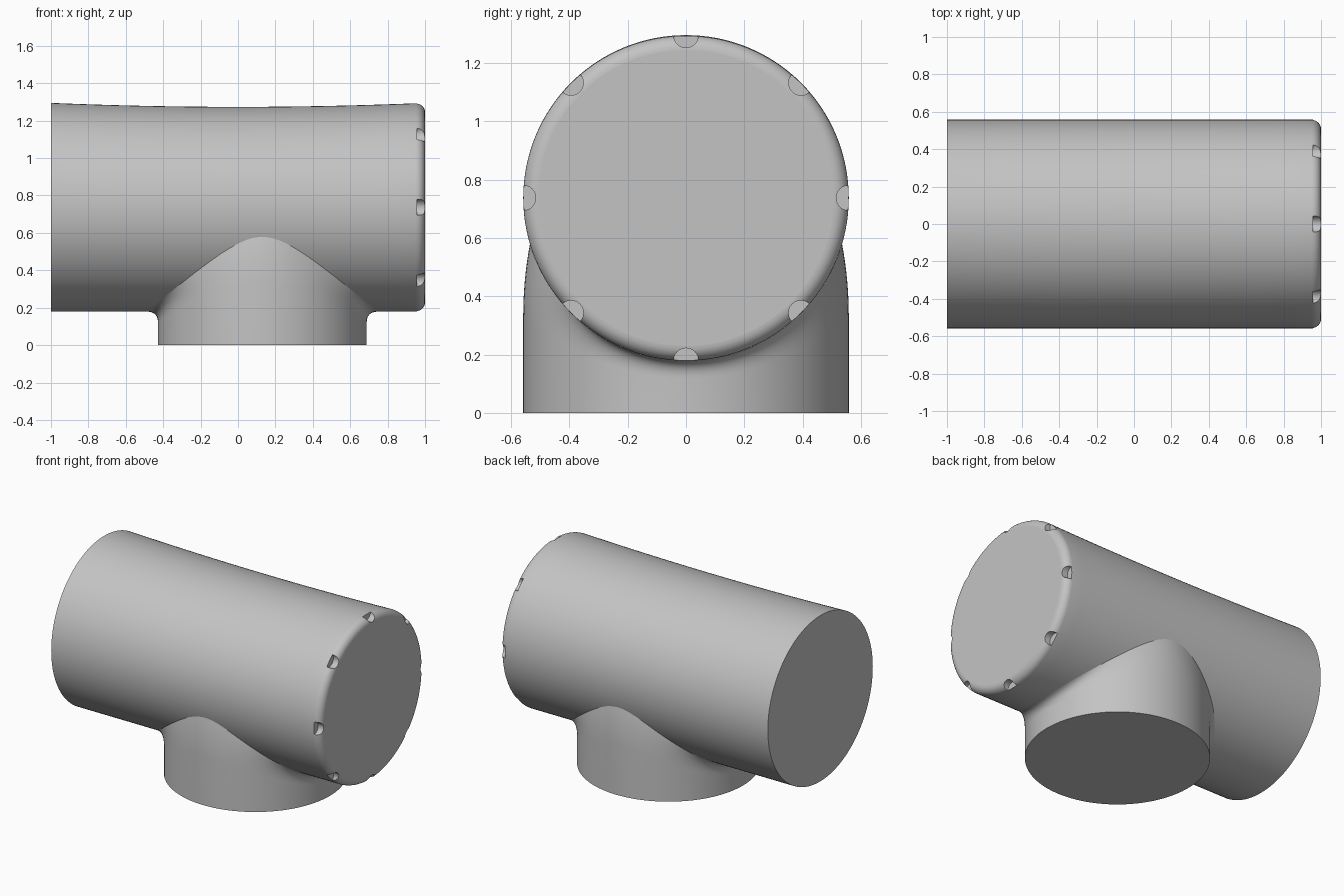
import bpy, bmesh, math
from math import sin, cos, pi, radians, sqrt

if "Cube" in bpy.data.objects:
    bpy.data.objects.remove(bpy.data.objects["Cube"], do_unlink=True)

R = 0.558         # radius of both tubes
AXIS_Z = 0.737    # height of the main tube's axis
BRANCH_X = 0.13   # centre of the branch
SEGS = 128

grey = bpy.data.materials.new("plain grey")
grey.use_nodes = True
grey.diffuse_color = (0.55, 0.55, 0.55, 1)
grey.node_tree.nodes["Principled BSDF"].inputs["Base Color"].default_value = grey.diffuse_color


def loft(name, rings, cap_start=True, cap_end=True):
    """Skin a list of closed rings into a mesh object."""
    bm = bmesh.new()
    loops = [[bm.verts.new(p) for p in ring] for ring in rings]
    for a, b in zip(loops, loops[1:]):
        for i in range(len(a)):
            j = (i + 1) % len(a)
            bm.faces.new((a[i], a[j], b[j], b[i]))
    if cap_start:
        bm.faces.new(loops[0])
    if cap_end:
        bm.faces.new(loops[-1])
    bmesh.ops.recalc_face_normals(bm, faces=bm.faces)
    mesh = bpy.data.meshes.new(name)
    bm.to_mesh(mesh)
    bm.free()
    mesh.materials.append(grey)
    obj = bpy.data.objects.new(name, mesh)
    bpy.context.collection.objects.link(obj)
    return obj


def select_only(obj):
    bpy.ops.object.select_all(action='DESELECT')
    obj.select_set(True)
    bpy.context.view_layer.objects.active = obj


def smooth(obj):
    """Smooth the round walls, keep the end caps flat."""
    select_only(obj)
    bpy.ops.object.shade_smooth_by_angle(angle=radians(35))
    for f in obj.data.polygons:
        if max(abs(c) for c in f.normal) > 0.9999 and f.area > 0.1:
            f.use_smooth = False


def tube_ring(x, r):
    """Section of the main tube, its upper half sagging towards the middle."""
    sag = 1 - 0.038 * (1 - x * x)
    ring = []
    for i in range(SEGS):
        a = 2 * pi * i / SEGS
        z = r * sin(a)
        ring.append((x, r * cos(a), AXIS_Z + (z * sag if z > 0 else z)))
    return ring


# Main tube with one rounded end
BEVEL = 0.05
profile = [(-1 + (2 - BEVEL) * i / 24, R) for i in range(25)]
profile += [(1 - BEVEL + BEVEL * sin(t), R - BEVEL + BEVEL * cos(t))
            for t in (pi / 2 * k / 8 for k in range(1, 9))]
main_tube = loft("main_tube", [tube_ring(x, r) for x, r in profile])

# Eight half-round notches in the rounded rim
for k in range(8):
    a = k * pi / 4
    cy, cz = R * cos(a), AXIS_Z + R * sin(a)
    rings = [[(x, cy + 0.043 * cos(2 * pi * i / 24), cz + 0.043 * sin(2 * pi * i / 24))
              for i in range(24)] for x in (0.957, 1.1)]
    cutter = loft("notch_cutter", rings)
    cutter.hide_render = True
    cut = main_tube.modifiers.new("notch", 'BOOLEAN')
    cut.operation, cut.object, cut.solver = 'DIFFERENCE', cutter, 'EXACT'
    select_only(main_tube)
    bpy.ops.object.modifier_apply(modifier=cut.name)
    bpy.data.objects.remove(cutter, do_unlink=True)
smooth(main_tube)


def branch_column(a):
    """Wall of the branch at one angle, flaring smoothly into the main tube."""
    c, s = cos(a), sin(a)
    s2 = s * s
    qx, qy = (R + 0.06) * c, (R - 0.023) * s
    qz = AXIS_Z - sqrt(R * R - qy * qy)
    bend_z = qz - 0.12 * s2 ** 3
    start_z = bend_z - 0.06 - 0.07 * s2
    column = [(BRANCH_X + R * c, R * s, 0)]
    for k in range(13):
        t = k / 12
        w0, w1, w2 = (1 - t) ** 2, 2 * t * (1 - t), t * t
        column.append((BRANCH_X + (w0 + w1) * R * c + w2 * qx,
                       (w0 + w1) * R * s + w2 * qy,
                       w0 * start_z + w1 * bend_z + w2 * qz))
    return column


# Branch tube standing on the ground
columns = [branch_column(2 * pi * i / SEGS) for i in range(SEGS)]
branch_tube = loft("branch_tube", list(zip(*columns)), cap_end=False)
smooth(branch_tube)
